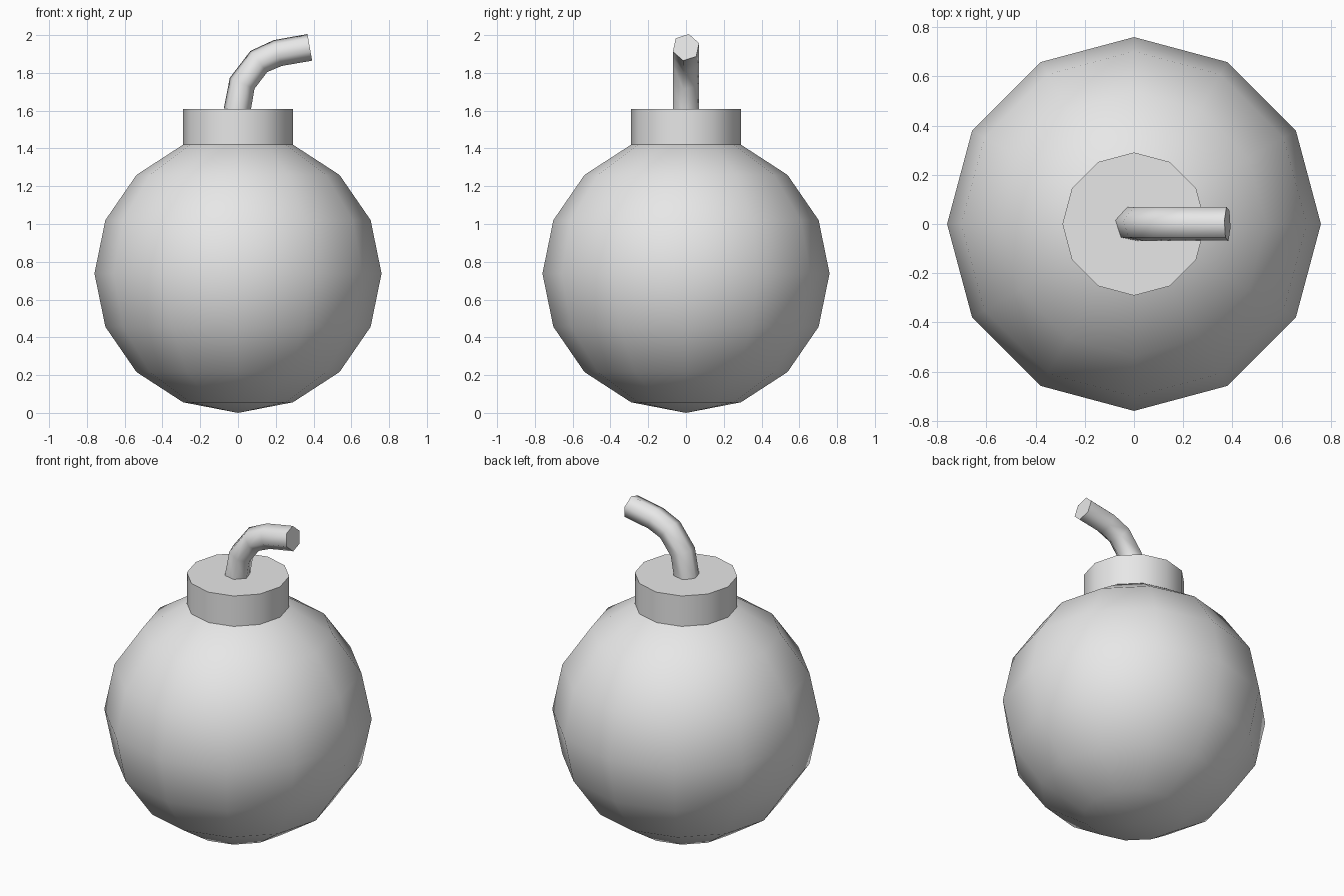
import bpy, bmesh, math
from mathutils import Vector

old = bpy.data.objects.get("Cube")
if old:
    bpy.data.objects.remove(old, do_unlink=True)

grey = bpy.data.materials.new("light grey")
grey.use_nodes = True
colour = (0.8, 0.8, 0.8, 1)
grey.diffuse_color = colour
grey.node_tree.nodes["Principled BSDF"].inputs["Base Color"].default_value = colour


def finish(obj, name, angle):
    """Name the part, colour it and smooth its soft edges."""
    obj.name = obj.data.name = name
    obj.data.materials.append(grey)
    bpy.ops.object.select_all(action='DESELECT')
    obj.select_set(True)
    bpy.context.view_layer.objects.active = obj
    bpy.ops.object.shade_smooth_by_angle(angle=math.radians(angle))


def tube(points, radius, sides, twist):
    """Capped tube with mitred joints along a path in the xz plane."""
    path = [Vector((x, 0, z)) for x, z in points]
    bm = bmesh.new()
    rings = []
    for i, centre in enumerate(path):
        before = (centre - path[max(i - 1, 0)]).normalized()
        after = (path[min(i + 1, len(path) - 1)] - centre).normalized()
        along = (before + after).normalized()
        outward = Vector((-along.z, 0, along.x))
        ring = []
        for k in range(sides):
            a = twist + math.tau * k / sides
            offset = outward * math.cos(a) + Vector((0, math.sin(a), 0))
            ring.append(bm.verts.new(centre + offset * radius))
        rings.append(ring)
    for a, b in zip(rings, rings[1:]):
        for k in range(sides):
            n = (k + 1) % sides
            bm.faces.new((a[k], a[n], b[n], b[k]))
    bm.faces.new(rings[0])
    bm.faces.new(rings[-1])
    bmesh.ops.recalc_face_normals(bm, faces=bm.faces)
    mesh = bpy.data.meshes.new("tube")
    bm.to_mesh(mesh)
    bm.free()
    obj = bpy.data.objects.new("tube", mesh)
    bpy.context.collection.objects.link(obj)
    return obj


# Round body, very slightly flattened
bpy.ops.mesh.primitive_uv_sphere_add(segments=12, ring_count=8, radius=0.76,
                                     location=(0, 0, 0.738))
body = bpy.context.object
body.scale.z = 0.738 / 0.76
finish(body, "body", 50)

# Neck collar, sharing the body's topmost visible ring
bpy.ops.mesh.primitive_cylinder_add(vertices=12, radius=0.291, depth=0.19,
                                    location=(0, 0, 1.515))
finish(bpy.context.object, "neck", 40)

# Bent hexagonal fuse
fuse_path = [(-0.005, 1.60), (0.022, 1.745), (0.11, 1.86), (0.21, 1.905), (0.38, 1.935)]
finish(tube(fuse_path, 0.073, 6, math.radians(12)), "fuse", 65)
